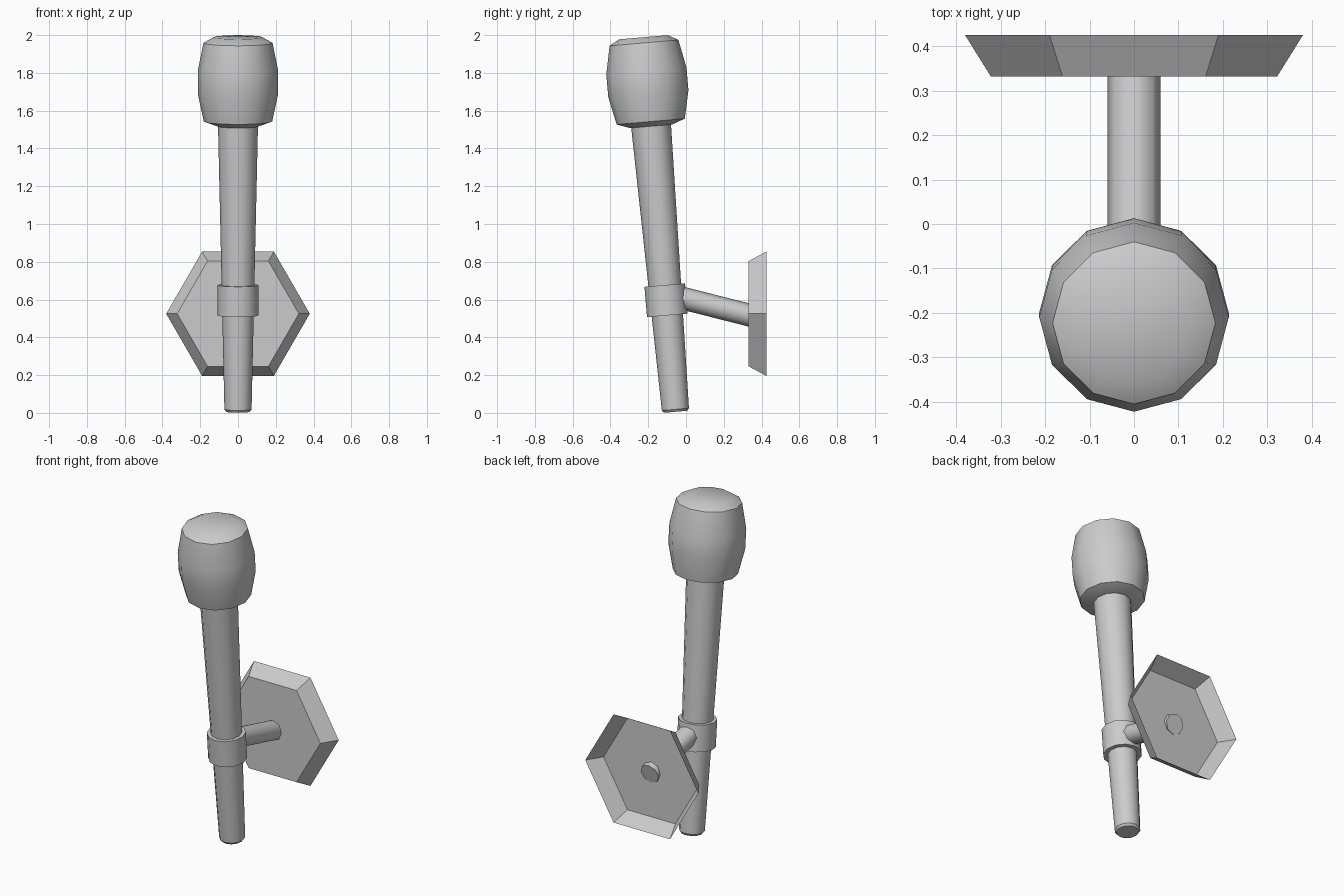
import bpy, math
from mathutils import Matrix, Vector

if "Cube" in bpy.data.objects:
    bpy.data.objects.remove(bpy.data.objects["Cube"])


def lathe(name, profile, sides, matrix, smooth=None, cap_start=True, cap_end=True):
    """Stack rings of (radius, height) along local z and skin them."""
    verts, faces = [], []
    for r, h in profile:
        for i in range(sides):
            a = 2 * math.pi * i / sides
            verts.append(matrix @ Vector((r * math.cos(a), r * math.sin(a), h)))
    for k in range(len(profile) - 1):
        for i in range(sides):
            j = (i + 1) % sides
            faces.append((k * sides + i, k * sides + j,
                          (k + 1) * sides + j, (k + 1) * sides + i))
    if cap_start:
        faces.append(tuple(reversed(range(sides))))
    if cap_end:
        base = (len(profile) - 1) * sides
        faces.append(tuple(range(base, base + sides)))
    mesh = bpy.data.meshes.new(name)
    mesh.from_pydata(verts, [], faces)
    obj = bpy.data.objects.new(name, mesh)
    bpy.context.collection.objects.link(obj)
    if smooth:
        bpy.ops.object.select_all(action='DESELECT')
        obj.select_set(True)
        bpy.context.view_layer.objects.active = obj
        bpy.ops.object.shade_smooth_by_angle(angle=math.radians(smooth))
    return obj


# Leaning axis shared by the torch parts
lean = Matrix.Translation((0, -0.055, 0.006)) @ Matrix.Rotation(math.radians(4.9), 4, 'X')

# Torch shaft, widening upwards
lathe("torch_handle", [(0.062, 0), (0.072, 0.013), (0.106, 1.53)], 12, lean, 35)

# Barrel-shaped head
lathe("torch_head", [(0.112, 1.517), (0.181, 1.542), (0.213, 1.69), (0.213, 1.81),
                     (0.183, 1.96), (0.13, 1.99)], 12, lean, 35)

# Clamp around the shaft
lathe("clamp_ring", [(0.108, 0.512), (0.108, 0.673)], 12, lean, 35)

# Support arm sloping down to the wall plate
start, end = Vector((0, -0.06, 0.618)), Vector((0, 0.35, 0.514))
direction = end - start
arm = Matrix.Translation(start) @ Matrix.Rotation(
    -math.atan2(direction.y, direction.z), 4, 'X')
lathe("support_arm", [(0.06, 0), (0.06, direction.length)], 8, arm, 50)

# Hexagonal wall plate, a shallow dish open at the back
wall = Matrix.Translation((0, 0, 0.525)) @ Matrix.Rotation(math.radians(-90), 4, 'X')
lathe("wall_plate", [(0.322, 0.332), (0.38, 0.425)], 6, wall, cap_end=False)
